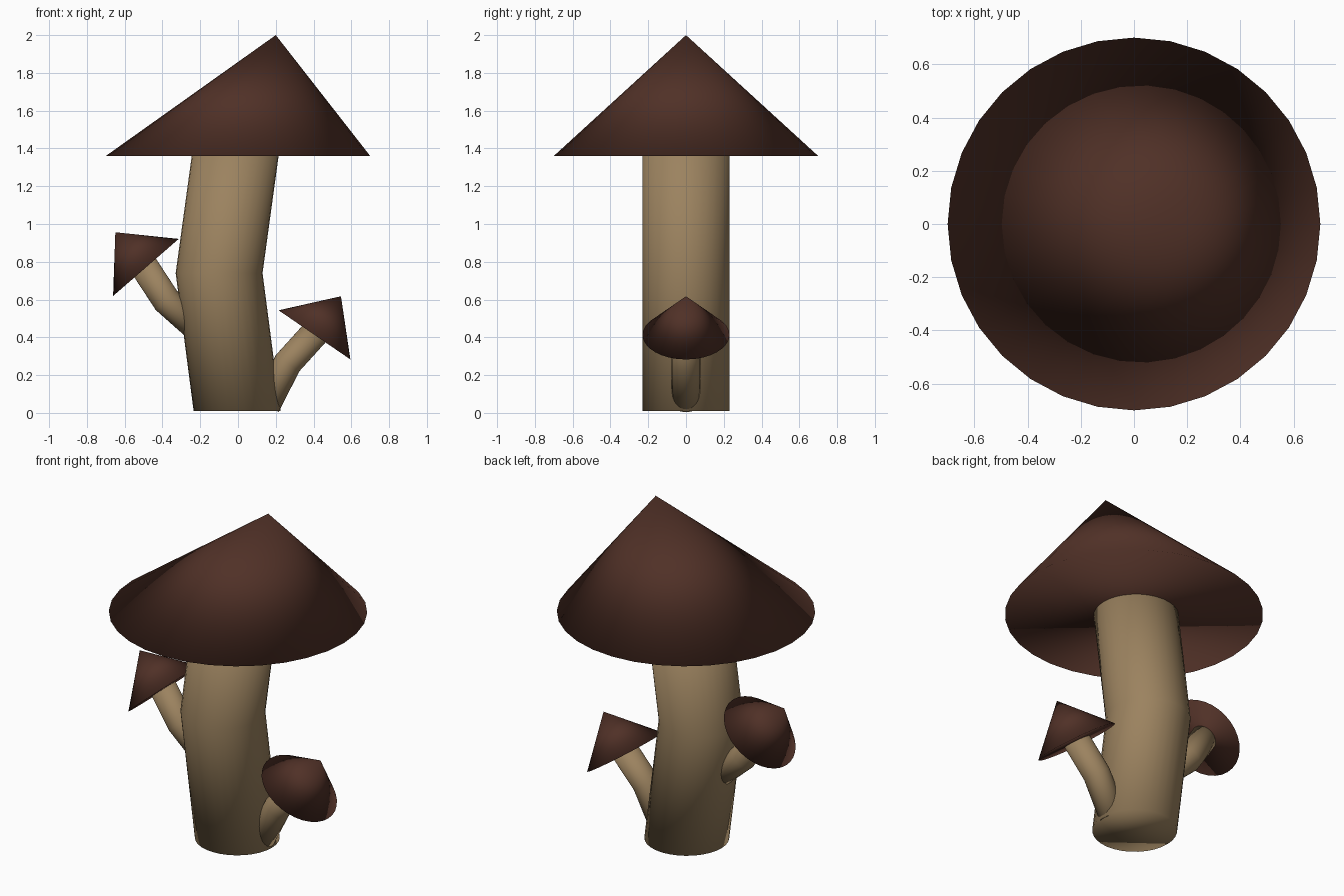
import bpy, bmesh, math
from mathutils import Matrix, Vector

if "Cube" in bpy.data.objects:
    bpy.data.objects.remove(bpy.data.objects["Cube"])

SIDES = 32


def material(name, color):
    m = bpy.data.materials.new(name)
    m.diffuse_color = (*color, 1)
    m.use_nodes = True
    m.node_tree.nodes["Principled BSDF"].inputs["Base Color"].default_value = m.diffuse_color
    return m


CAP = material("cap_brown", (0.08, 0.03, 0.02))
STEM = material("stem_tan", (0.33, 0.225, 0.115))


def loft(name, rings, tip, mat, matrix):
    """Stack horizontal circles (x, z, radius), closed by a tip point or flat ends."""
    bm = bmesh.new()
    loops = []
    for x, z, r in rings:
        loops.append([bm.verts.new((x + r * math.cos(a), r * math.sin(a), z))
                      for a in (2 * math.pi * i / SIDES for i in range(SIDES))])
    for lo, hi in zip(loops, loops[1:]):
        for i in range(SIDES):
            j = (i + 1) % SIDES
            bm.faces.new((lo[i], lo[j], hi[j], hi[i]))
    bm.faces.new(loops[0][::-1])
    if tip:
        apex = bm.verts.new((tip[0], 0, tip[1]))
        for i in range(SIDES):
            bm.faces.new((loops[-1][i], loops[-1][(i + 1) % SIDES], apex))
    else:
        bm.faces.new(loops[-1])
    bm.transform(matrix)
    for f in bm.faces:
        f.smooth = True
    mesh = bpy.data.meshes.new(name)
    bm.to_mesh(mesh)
    bm.free()
    mesh.materials.append(mat)
    obj = bpy.data.objects.new(name, mesh)
    bpy.context.collection.objects.link(obj)


def mushroom(prefix, base, tilt, scale, tip):
    """Bent stem and cone cap; the origin is the middle of the cap's underside."""
    m = (Matrix.Translation(Vector(base)) @ Matrix.Rotation(math.radians(tilt), 4, 'Y')
         @ Matrix.Scale(scale, 4))
    stem = [(0.015 - 0.02, -1.35, 0.23), (-0.10, -0.62, 0.23), (0.0, 0.11, 0.23)]
    loft(prefix + "_stem", stem, None, STEM, m)
    loft(prefix + "_cap", [(0, 0, 0.70)], tip, CAP, m)


# Large mushroom with a leaning cap
mushroom("main", (0, 0, 1.36), 0, 1.0, (0.20, 0.64))


# Small side mushrooms: the stem axis is offset slightly from the cap centre
mushroom("right_small", (0.405, 0, 0.413), 34.4, 0.329, (0, 0.753))
mushroom("left_small", (-0.4875, 0, 0.77), -41.0, 0.329, (0, 0.75))
